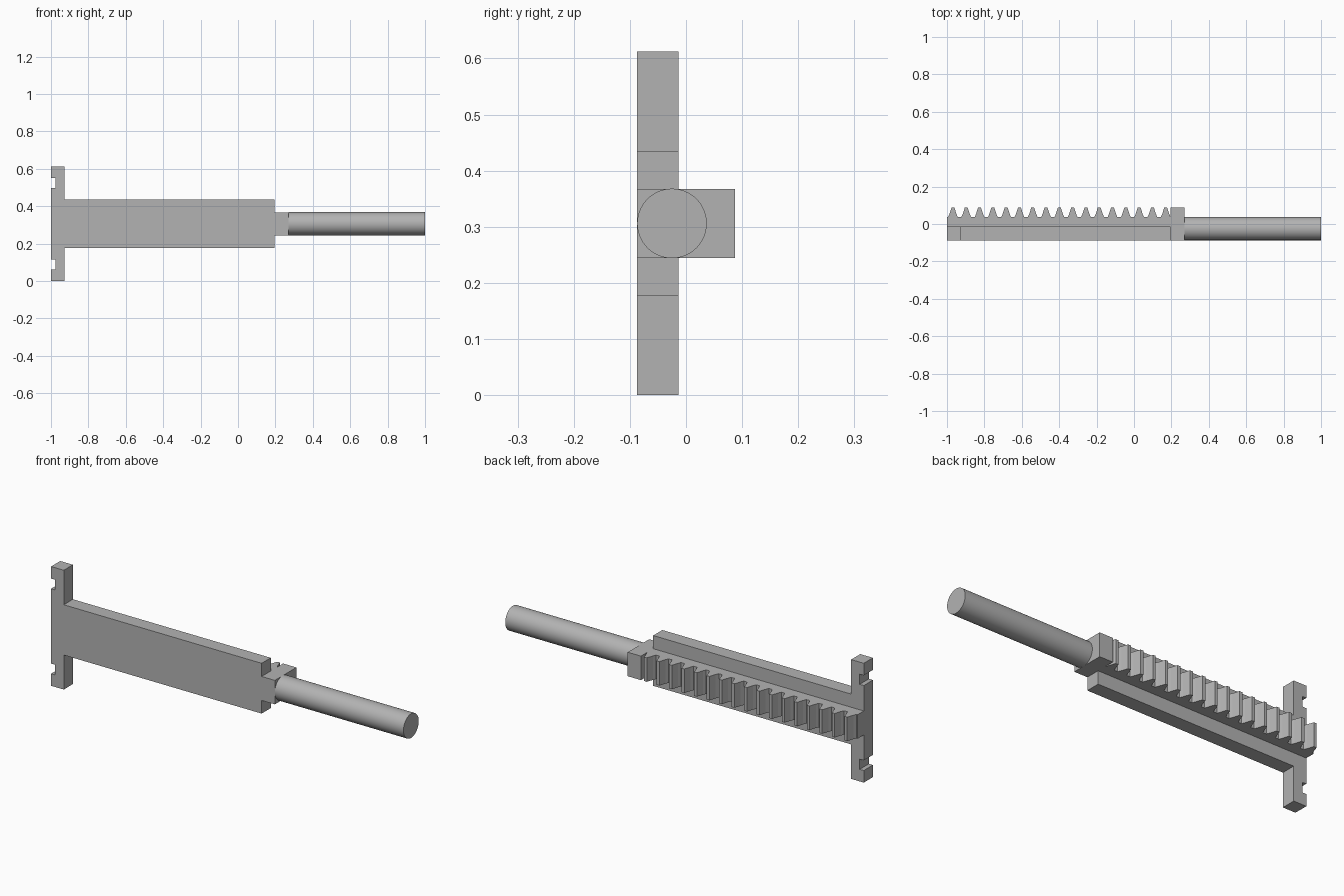
import bpy, bmesh, math
from mathutils import Vector

cube = bpy.data.objects.get("Cube")
if cube:
    bpy.data.objects.remove(cube, do_unlink=True)

steel = bpy.data.materials.new("grey steel")
steel.use_nodes = True
steel.diffuse_color = (0.45, 0.45, 0.45, 1)
steel.node_tree.nodes["Principled BSDF"].inputs["Base Color"].default_value = steel.diffuse_color

FRONT, PLATE_BACK, ROOT, TIP = -0.087, -0.013, 0.037, 0.087
LEFT, PLATE_END, COLLAR_END, ROD_END = -1.0, 0.195, 0.27, 1.0
MID = 0.306


def prism(name, outline, sweep):
    """Extrude a closed 3D outline along a vector."""
    bm = bmesh.new()
    face = bm.faces.new([bm.verts.new(p) for p in outline])
    ext = bmesh.ops.extrude_face_region(bm, geom=[face])["geom"]
    moved = [v for v in ext if isinstance(v, bmesh.types.BMVert)]
    bmesh.ops.translate(bm, verts=moved, vec=Vector(sweep))
    bmesh.ops.recalc_face_normals(bm, faces=bm.faces)
    mesh = bpy.data.meshes.new(name)
    bm.to_mesh(mesh)
    bm.free()
    mesh.materials.append(steel)
    obj = bpy.data.objects.new(name, mesh)
    bpy.context.collection.objects.link(obj)
    return obj


# T-shaped plate with notched end flange: upper half outline, mirrored about its middle
half = [(PLATE_END, 0.129), (-0.928, 0.129), (-0.928, MID), (LEFT, MID),
        (LEFT, 0.244), (-0.977, 0.244), (-0.977, 0.192), (LEFT, 0.192)]
outline = half + [(x, -h) for x, h in reversed(half)]
prism("flanged_plate", [(x, FRONT, MID + h) for x, h in outline],
      (0, PLATE_BACK - FRONT, 0))

# Toothed rack with the square collar at its end
rack = [(LEFT, PLATE_BACK), (PLATE_END, PLATE_BACK), (PLATE_END, FRONT),
        (COLLAR_END, FRONT), (COLLAR_END, TIP), (PLATE_END, TIP)]
tooth = [(0.026, ROOT), (0.019, 0.053), (0.008, TIP)]
for i in reversed(range(17)):
    centre = -0.968 + i * 0.0711
    rack += [(centre + dx, y) for dx, y in tooth]
    rack += [(centre - dx, y) for dx, y in reversed(tooth)]
rack.append((LEFT, ROOT))
prism("toothed_rack", [(x, y, MID - 0.0615) for x, y in rack], (0, 0, 0.123))

# Round rod
bpy.ops.mesh.primitive_cylinder_add(
    vertices=64, radius=0.062, depth=ROD_END - COLLAR_END,
    location=((ROD_END + COLLAR_END) / 2, FRONT + 0.062, MID),
    rotation=(0, math.pi / 2, 0))
rod = bpy.context.object
rod.name = "round_rod"
rod.data.materials.append(steel)
bpy.ops.object.shade_smooth_by_angle(angle=math.radians(30))
